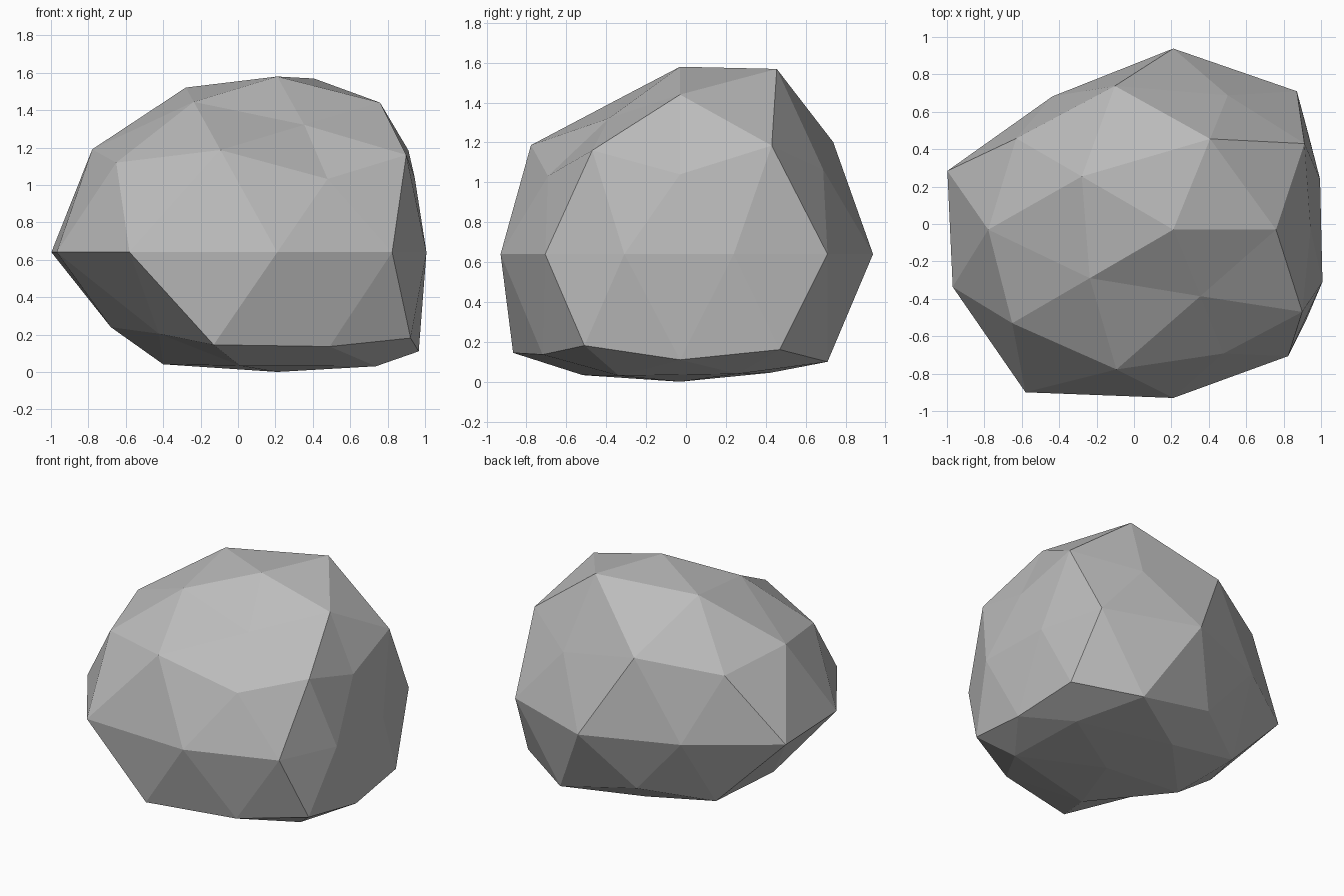
import bpy
import bmesh
import math
from mathutils import Vector

default = bpy.data.objects.get("Cube")
if default:
    bpy.data.objects.remove(default, do_unlink=True)

# Stone colour
stone = bpy.data.materials.new("stone_grey")
stone.use_nodes = True
grey = (0.5, 0.5, 0.5, 1.0)
stone.diffuse_color = grey
bsdf = next(n for n in stone.node_tree.nodes if n.type == 'BSDF_PRINCIPLED')
bsdf.inputs["Base Color"].default_value = grey
bsdf.inputs["Roughness"].default_value = 0.9

# Bulge of the rock for each ring of the sphere: height -> (first angle, radii)
RINGS = {
    1.0: (0, [1.044]),
    0.85: (0, [1.045, 1.213, 1.15, 1.05, 0.89]),
    0.53: (36, [1.15, 1.187, 1.163, 1.155, 1.10]),
    0.45: (0, [0.994, 1.055, 1.16, 1.19, 0.973]),
    0.0: (18, [1.09, 1.143, 1.21, 1.10, 1.27, 1.24, 1.344, 1.125, 1.045, 1.13]),
    -0.45: (36, [1.19, 1.03, 0.995, 1.23, 1.14]),
    -0.53: (0, [1.12, 1.143, 1.05, 0.92, 1.065]),
    -0.85: (36, [1.17, 1.13, 1.16, 1.22, 1.24]),
    -1.0: (0, [1.47]),
}
CENTRE = Vector((0.21, -0.03, 0.64))
STRETCH = Vector((1.0, 0.8, 0.9))


def bulge(direction):
    """Radius of the rock along one direction of the sphere."""
    start, radii = RINGS[round(direction.z, 2)]
    angle = math.degrees(math.atan2(direction.y, direction.x))
    step = 360 / len(radii)
    return radii[round((angle - start) / step) % len(radii)]


# Rock: a faceted sphere, bulged and stretched
bm = bmesh.new()
bmesh.ops.create_icosphere(bm, subdivisions=2, radius=1)
for v in bm.verts:
    d = v.co.normalized()
    v.co = CENTRE + d * bulge(d) * STRETCH
    # Worn flat on the left side and underneath
    if v.co.x > 0.865:
        v.co.x = 0.865 + 0.34 * (v.co.x - 0.865)
    if v.co.z < 0.1:
        v.co.z = max(0.0, 0.1 + 0.17 * (v.co.z - 0.1))

mesh = bpy.data.meshes.new("rock")
bm.to_mesh(mesh)
bm.free()
mesh.materials.append(stone)
mesh.shade_flat()
rock = bpy.data.objects.new("rock", mesh)
bpy.context.collection.objects.link(rock)
